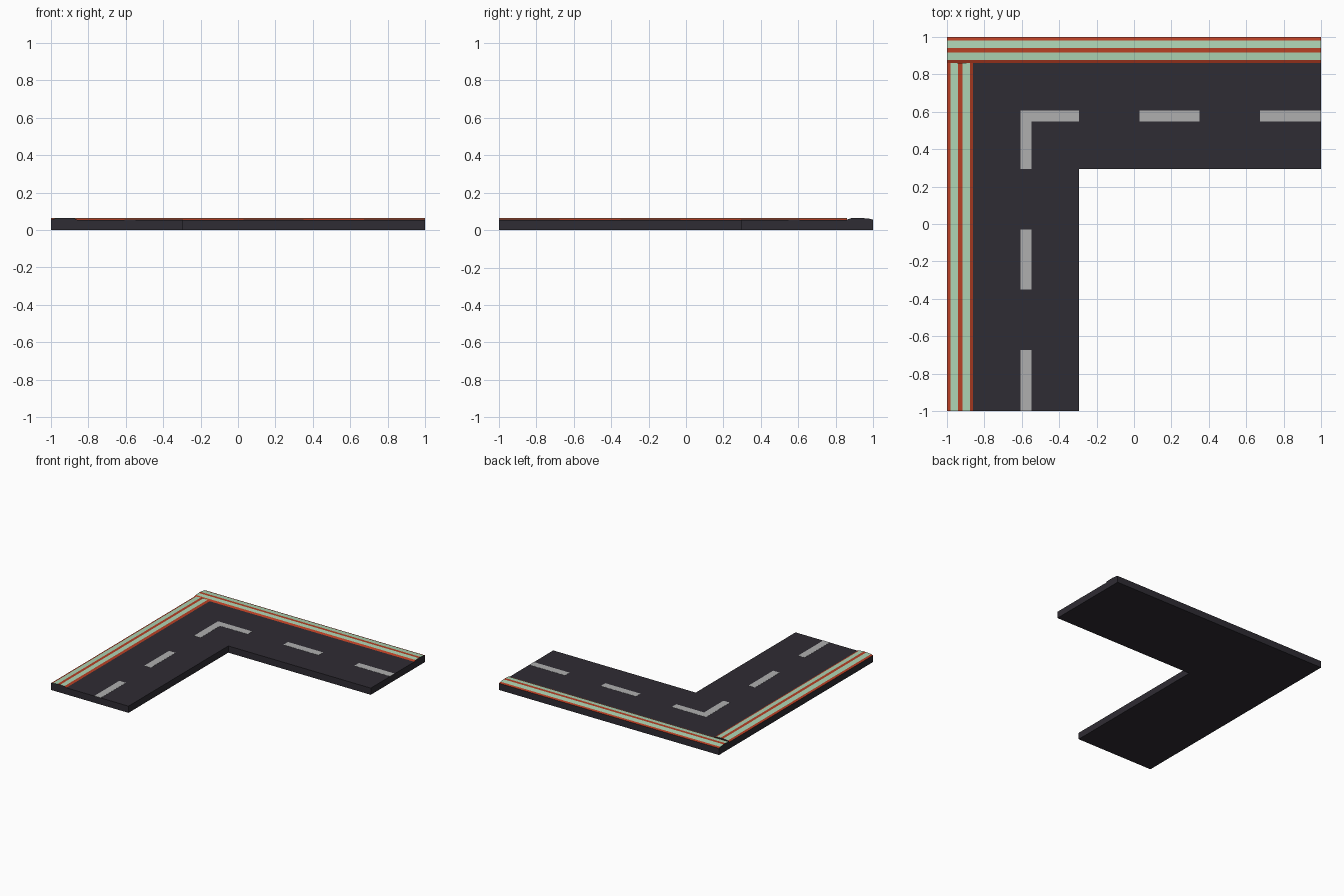
import bpy, bmesh

if "Cube" in bpy.data.objects:
    bpy.data.objects.remove(bpy.data.objects["Cube"])

ROAD_TOP = 0.055


def material(name, rgb):
    m = bpy.data.materials.new(name)
    m.diffuse_color = (*rgb, 1)
    m.use_nodes = True
    m.node_tree.nodes["Principled BSDF"].inputs["Base Color"].default_value = m.diffuse_color
    return m


asphalt = material("asphalt", (0.028, 0.025, 0.033))
paint = material("line_paint", (0.43, 0.43, 0.43))
red = material("curb_red", (0.48, 0.05, 0.018))
mint = material("curb_mint", (0.42, 0.66, 0.46))


def finish(name, bm, mats):
    bmesh.ops.recalc_face_normals(bm, faces=bm.faces)
    mesh = bpy.data.meshes.new(name)
    bm.to_mesh(mesh)
    bm.free()
    for m in mats:
        mesh.materials.append(m)
    obj = bpy.data.objects.new(name, mesh)
    bpy.context.collection.objects.link(obj)
    return obj


def slab(name, outline, z0, z1, mat):
    bm = bmesh.new()
    face = bm.faces.new([bm.verts.new((x, y, z0)) for x, y in outline])
    ext = bmesh.ops.extrude_face_region(bm, geom=[face], use_keep_orig=True)
    top = [v for v in ext["geom"] if isinstance(v, bmesh.types.BMVert)]
    bmesh.ops.translate(bm, verts=top, vec=(0, 0, z1 - z0))
    return finish(name, bm, [mat])


def rect(x0, x1, y0, y1):
    return [(x0, y0), (x1, y0), (x1, y1), (x0, y1)]


# L-shaped road bed
IN = 0.295
slab("road_bed", [(-1, -1), (-IN, -1), (-IN, IN), (1, IN), (1, 1), (-1, 1)],
     0, ROAD_TOP, asphalt)

# Centre-line dashes, the same on both arms (mirrored across the diagonal)
A, B = 0.547, 0.606
for i, (s, e) in enumerate([(0.03, 0.35), (0.675, 1.0)]):
    for arm, outline in (("back", rect(s, e, A, B)), ("left", rect(-B, -A, -e, -s))):
        slab(f"{arm}_dash_{i + 1}", outline, ROAD_TOP - 0.003, ROAD_TOP + 0.001, paint)
slab("corner_dash", [(-B, IN), (-A, IN), (-A, A), (-IN, A), (-IN, B), (-B, B)],
     ROAD_TOP - 0.003, ROAD_TOP + 0.001, paint)

# Striped humped curbs: (distance from outer edge, height) profile
PROFILE = [(0, ROAD_TOP), (0.018, 0.0605), (0.06, 0.0645), (0.084, 0.065),
           (0.122, 0.063), (0.14, ROAD_TOP)]


def curb(name, start, end, place):
    bm = bmesh.new()
    rings = [[bm.verts.new(place(t, d, z)) for d, z in PROFILE] for t in (start, end)]
    n = len(PROFILE)
    for i in range(n):
        j = (i + 1) % n
        f = bm.faces.new((rings[0][i], rings[0][j], rings[1][j], rings[1][i]))
        f.material_index = i % 2 if i < n - 1 else 2
    for ring in rings:
        bm.faces.new(ring).material_index = 2
    return finish(name, bm, [red, mint, asphalt])


curb("back_curb", -1, 1, lambda t, d, z: (t, 1 - d, z))
curb("left_curb", -1, 0.86, lambda t, d, z: (-1 + d, t, z))
